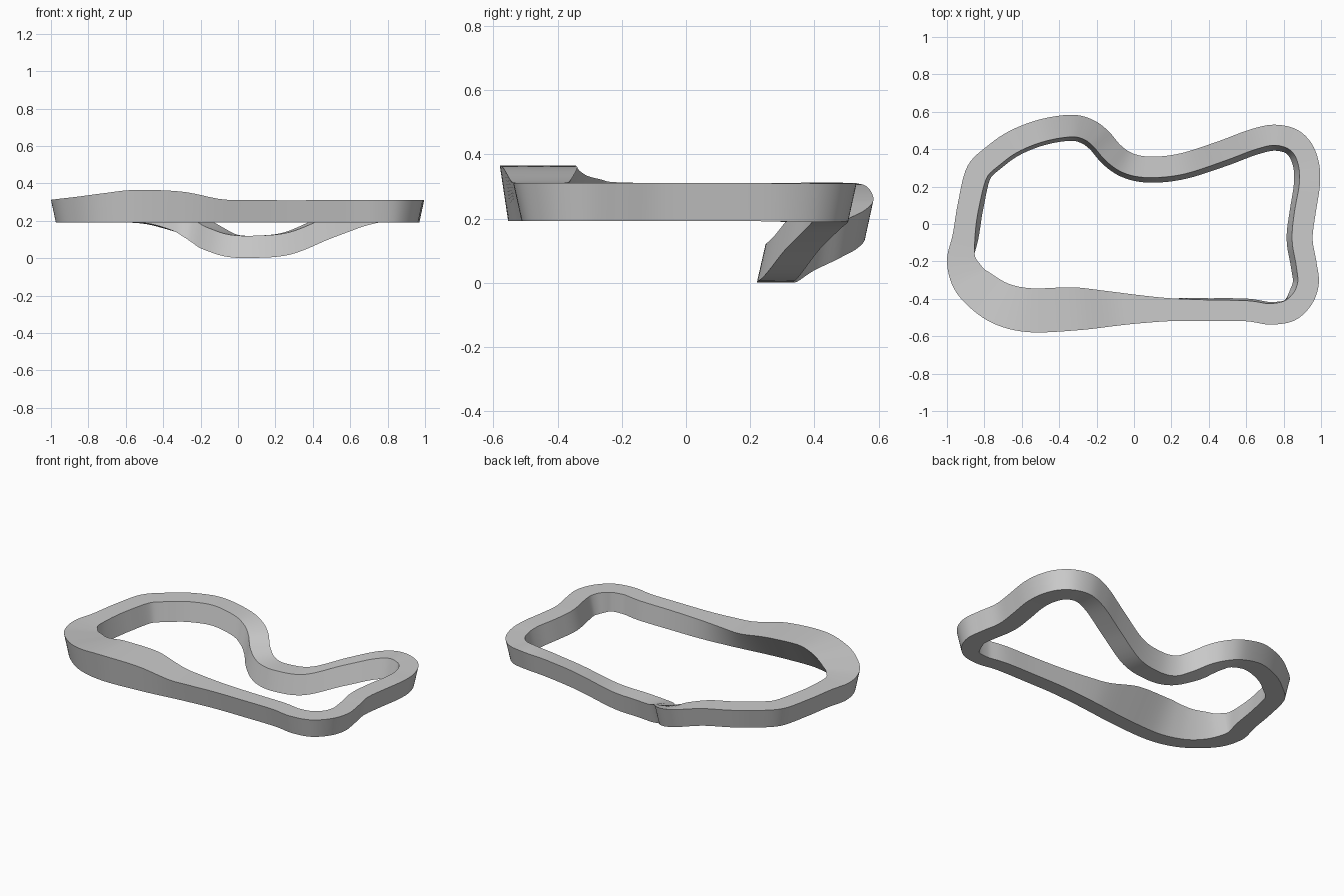
import bpy, bmesh
from mathutils import Vector

if "Cube" in bpy.data.objects:
    bpy.data.objects.remove(bpy.data.objects["Cube"])

# Outer top edge of the loop, anticlockwise: x, y, width of the top face
EDGE = [(-.55, -.579, .235), (-.3, -.568, .23), (-.1, -.545, .185), (.02, -.532, .155),
        (.2, -.519, .122), (.4, -.518, .112), (.6, -.52, .11), (.73, -.538, .112),
        (.86, -.515, .118), (.95, -.43, .115), (.988, -.32, .113), (.975, -.2, .11),
        (.955, -.08, .11), (.97, .05, .113), (.993, .2, .11), (.99, .32, .11),
        (.95, .43, .11), (.87, .505, .112), (.75, .531, .11), (.62, .505, .11),
        (.45, .442, .11), (.25, .378, .112), (.1, .36, .112), (0, .375, .115),
        (-.07, .42, .115), (-.14, .5, .115), (-.22, .557, .115), (-.33, .584, .118),
        (-.5, .56, .12), (-.66, .5, .12), (-.78, .42, .12), (-.89, .31, .12),
        (-.94, .12, .115), (-.968, -.05, .12), (-1, -.2, .165), (-.96, -.35, .2),
        (-.85, -.47, .22), (-.72, -.545, .23)]
# Height of the underside along the back, and of the top along the front, by x
DIP = [(-.55, .192), (-.45, .178), (-.3, .13), (-.2, .09), (-.1, .035), (-.02, .006), (.1, .002),
       (.2, .004), (.3, .03), (.4, .075), (.5, .12), (.6, .16), (.75, .19)]
RISE = [(-1, .312), (-.9, .325), (-.8, .335), (-.65, .358), (-.55, .365), (-.4, .365),
        (-.3, .356), (-.2, .335), (-.1, .317), (.05, .31)]
STEPS = 6


def lookup(table, x):
    if x <= table[0][0]:
        return table[0][1]
    for (x0, v0), (x1, v1) in zip(table, table[1:]):
        if x <= x1:
            return v0 + (v1 - v0) * (x - x0) / (x1 - x0)
    return table[-1][1]


def spline(a, b, c, d, t):
    return [.5 * (2*q + (r-p)*t + (2*p-5*q+4*r-s)*t*t + (3*q-p-3*r+s)*t**3)
            for p, q, r, s in zip(a, b, c, d)]


# Full stations: x, y, top width, underside width, underside height, top height
n = len(EDGE)
stations = []
for i, (x, y, w) in enumerate(EDGE):
    a, b = EDGE[i - 1], EDGE[(i + 1) % n]
    t = Vector((b[0] - a[0], b[1] - a[1])).normalized()
    mid_x = x - t.y * w / 2
    low = lookup(DIP, mid_x) if y > .2 else .192
    high = lookup(RISE, x) if y < -.15 else low + .119
    under = .095 if y < -.45 else .113
    stations.append((x, y, w, under, low, high))

# Smooth closed run through the stations
run = [spline(stations[i - 1], stations[i], stations[(i + 1) % n], stations[(i + 2) % n], k / STEPS)
       for i in range(n) for k in range(STEPS)]

# Sweep the four-cornered section; the underside leans inwards
bm = bmesh.new()
rings = []
m = len(run)
for i, (x, y, w, under, low, high) in enumerate(run):
    a, b = run[i - 2], run[(i + 2) % m]
    t = Vector((b[0] - a[0], b[1] - a[1])).normalized()
    p, inward = Vector((x, y, 0)), Vector((-t.y, t.x, 0))
    low = max(low, 0)
    corners = [(0, high), (w, high), (.026 + under, low), (.026, low)]
    rings.append([bm.verts.new(p + inward * d + Vector((0, 0, z))) for d, z in corners])
for i in range(m):
    r, s = rings[i], rings[(i + 1) % m]
    for k in range(4):
        j = (k + 1) % 4
        bm.faces.new((r[k], s[k], s[j], r[j]))
bmesh.ops.recalc_face_normals(bm, faces=bm.faces)

mesh = bpy.data.meshes.new("track_loop")
bm.to_mesh(mesh)
bm.free()
track = bpy.data.objects.new("track_loop", mesh)
bpy.context.collection.objects.link(track)
bpy.context.view_layer.objects.active = track
track.select_set(True)
bpy.ops.object.shade_smooth_by_angle()
